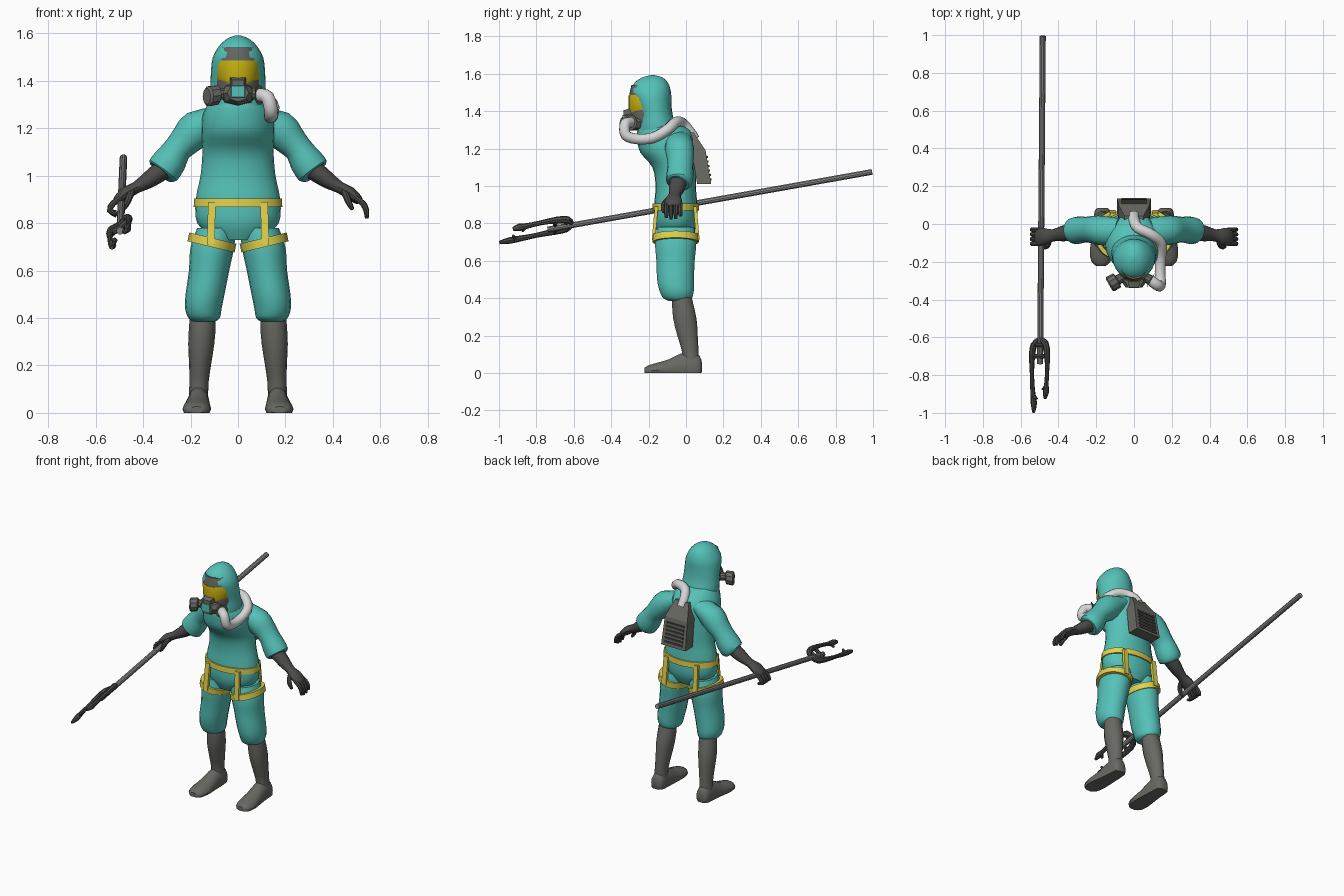
import bpy, bmesh, math
from mathutils import Vector


def material(name, r, g, b):
    m = bpy.data.materials.new(name)
    m.diffuse_color = (r, g, b, 1)
    return m


TEAL = material("teal_fabric", 0.09, 0.54, 0.48)
YELLOW = material("yellow_webbing", 0.75, 0.64, 0.08)
VISOR = material("amber_visor", 0.58, 0.45, 0.005)
GREY = material("grey_rubber", 0.14, 0.14, 0.125)
DARK = material("dark_glove", 0.07, 0.07, 0.067)
STEEL = material("steel", 0.25, 0.25, 0.25)
PALE = material("pale_hose", 0.68, 0.67, 0.68)


def spline(pts, k):
    """Catmull-Rom resampling of (x, y, z, ra, rb) rings."""
    out = []
    for i in range(len(pts) - 1):
        p0, p1, p2 = pts[max(i - 1, 0)], pts[i], pts[i + 1]
        p3 = pts[min(i + 2, len(pts) - 1)]
        for j in range(k):
            t = j / k
            out.append([0.5 * (2 * b + (c - a) * t + (2 * a - 5 * b + 4 * c - d) * t * t
                               + (3 * b - a - 3 * c + d) * t ** 3)
                        for a, b, c, d in zip(p0, p1, p2, p3)])
    return out + [list(pts[-1])]


def loft(name, pts, mat, n=16, axis=None, ref=(0, 1, 0), k=1, side=1, floor=None, angle=35):
    """Skin elliptical rings; axis fixes the ring direction, else it follows the path."""
    if k > 1:
        pts = spline(pts, k)
    bm = bmesh.new()
    rings = []
    phase = math.pi / 4 if n == 4 else 0
    s = math.sqrt(2) if n == 4 else 1
    for i, (x, y, z, ra, rb) in enumerate(pts):
        c = Vector((x, y, z))
        if axis:
            t = Vector(axis).normalized()
        else:
            t = (Vector(pts[min(i + 1, len(pts) - 1)][:3]) - Vector(pts[max(i - 1, 0)][:3])).normalized()
        u = Vector(ref).cross(t).normalized()
        v = t.cross(u)
        ring = []
        for j in range(n):
            a = phase + 2 * math.pi * j / n
            p = c + u * (math.cos(a) * ra * s) + v * (math.sin(a) * rb * s)
            if floor is not None:
                p.z = max(floor, p.z)
            ring.append(bm.verts.new((p.x * side, p.y, p.z)))
        rings.append(ring)
    for a, b in zip(rings, rings[1:]):
        for j in range(n):
            bm.faces.new((a[j], a[(j + 1) % n], b[(j + 1) % n], b[j]))
    bm.faces.new(rings[0][::-1])
    bm.faces.new(rings[-1])
    bmesh.ops.recalc_face_normals(bm, faces=bm.faces)
    me = bpy.data.meshes.new(name)
    bm.to_mesh(me)
    bm.free()
    me.materials.append(mat)
    for p in me.polygons:
        p.use_smooth = True
    me.set_sharp_from_angle(angle=math.radians(angle))
    ob = bpy.data.objects.new(name, me)
    bpy.context.collection.objects.link(ob)
    return ob


UP = (0, 0, 1)

# Torso and hood
loft("torso", [(0, -.055, .73, .10, .085), (0, -.055, .80, .172, .115), (0, -.055, .90, .178, .115),
               (0, -.055, 1.0, .158, .108), (0, -.062, 1.1, .150, .118), (0, -.095, 1.18, .154, .150),
               (0, -.105, 1.25, .150, .155), (0, -.12, 1.30, .128, .140), (0, -.145, 1.34, .10, .10)],
     TEAL, 24, UP, k=3)
loft("hood", [(0, -.15, 1.26, .11, .11), (0, -.155, 1.32, .120, .102), (0, -.165, 1.38, .116, .094),
              (0, -.178, 1.44, .114, .100), (0, -.188, 1.50, .106, .108), (0, -.186, 1.55, .077, .090),
              (0, -.18, 1.58, .042, .054), (0, -.178, 1.592, .008, .01)], TEAL, 24, UP, k=3)

# Face mask: frame, visor, breathing unit
loft("visor_frame", [(0, -.2, 1.34, .082, .09), (0, -.2, 1.38, .092, .1), (0, -.2, 1.49, .094, .103),
                     (0, -.2, 1.54, .076, .092)], GREY, 24, UP)
loft("visor", [(0, -.2, 1.39, .082, .104), (0, -.2, 1.41, .094, .107), (0, -.2, 1.475, .096, .108),
               (0, -.2, 1.485, .092, .106)], VISOR, 24, UP)
loft("mask_body", [(0, -.24, 1.345, .08, .05), (0, -.30, 1.345, .07, .048), (0, -.335, 1.35, .045, .038)],
     GREY, 8, (0, -1, 0), UP, angle=20)
loft("mask_plate", [(0, -.33, 1.355, .030, .026), (0, -.339, 1.355, .028, .024)],
     TEAL, 4, (0, -1, 0), UP, angle=20)
loft("mask_bridge", [(0, -.29, 1.40, .035, .018), (0, -.335, 1.392, .026, .012)],
     GREY, 4, (0, -1, 0), UP, angle=20)
for side, label in ((-1, "right"), (1, "left")):
    loft(label + "_filter", [(.045, -.275, 1.345, .024, .024), (.085, -.295, 1.345, .026, .026),
                             (.09, -.298, 1.34, .042, .042), (.125, -.318, 1.335, .044, .044),
                             (.132, -.322, 1.335, .034, .034)][:5 if side < 0 else 3],
         GREY, 10, (.87, -.5, 0), UP, side=side, angle=25)

# Breathing hose from mask over the shoulder to the pack
loft("air_hose", [(x, y, z, .029, .029) for x, y, z in
                  ((.085, -.295, 1.34), (.125, -.325, 1.33), (.14, -.32, 1.27), (.138, -.25, 1.25),
                   (.142, -.17, 1.26), (.142, -.10, 1.30), (.09, -.055, 1.34), (.02, -.02, 1.335),
                   (.0, .02, 1.29), (.0, .045, 1.25))], PALE, 12, ref=(.3, .2, 1), k=4)

# Backpack with ribbed grille
loft("backpack", [(0, .0975, 1.01, .09, .0375), (0, .067, 1.19, .083, .0375), (0, .02, 1.285, .05, .022)],
     GREY, 4, UP, angle=20)
for i in range(6):
    z = 1.035 + i * .024
    y = .135 - (z - 1.01) * .167
    loft("pack_rib", [(-.066, y, z, .006, .006), (.066, y, z, .006, .006)], DARK, 4, angle=20)

# Waist belt
loft("waist_belt", [(0, -.055, .868, .187, .125), (0, -.055, .905, .185, .124)], YELLOW, 24, UP)

for side, label in ((-1, "right"), (1, "left")):
    # Trouser leg gathered below the knee
    loft(label + "_trouser", [(.09, -.055, .78, .082, .10), (.108, -.055, .70, .092, .112),
                              (.122, -.056, .60, .085, .104), (.139, -.056, .50, .082, .100),
                              (.146, -.05, .44, .077, .093), (.143, -.045, .40, .066, .078),
                              (.143, -.04, .385, .045, .05)], TEAL, 18, UP, k=3, side=side)
    # Thigh belt and vertical straps
    loft(label + "_thigh_belt", [(.114, -.055, .70, .102, .124), (.106, -.055, .737, .102, .124)],
         YELLOW, 20, (-.24, 0, 1), side=side)
    for end, y1, y2 in (("front", -.158, -.174), ("back", .048, .064)):
        loft(label + "_" + end + "_strap", [(.115, y2, .71, .016, .009), (.110, y1, .89, .016, .009)],
             YELLOW, 4, UP, side=side, angle=20)
    # Boot
    loft(label + "_boot_shaft", [(.148, -.025, .43, .052, .052), (.150, -.018, .37, .056, .058),
                                 (.155, -.006, .29, .055, .064), (.160, .008, .20, .046, .056),
                                 (.165, .022, .12, .040, .046), (.167, .025, .05, .042, .046)],
         GREY, 14, UP, k=2, side=side)
    loft(label + "_boot_foot", [(.167, .085, .03, .022, .025), (.167, .072, .03, .040, .065),
                                (.167, .03, .03, .046, .085), (.168, -.03, .025, .050, .080),
                                (.171, -.09, .02, .056, .055), (.174, -.15, .015, .060, .042),
                                (.175, -.20, .012, .050, .030), (.175, -.222, .01, .025, .018)],
         GREY, 14, (0, -1, 0), UP, k=2, side=side, floor=0)
    # Sleeve with loose cuff
    loft(label + "_sleeve", [(.08, -.04, 1.25, .045, .07), (.17, -.035, 1.20, .078, .078),
                             (.215, -.03, 1.155, .070, .073), (.255, -.03, 1.112, .060, .068),
                             (.285, -.032, 1.065, .070, .072), (.316, -.036, 1.022, .072, .070),
                             (.324, -.038, 1.012, .055, .055)], TEAL, 16, k=2, side=side)
    # Glove: gauntlet, palm, fingers, thumb
    loft(label + "_glove", [(.29, -.04, 1.045, .045, .048), (.345, -.045, 1.005, .040, .046),
                            (.385, -.052, .977, .034, .040), (.43, -.06, .950, .025, .032),
                            (.47, -.066, .928, .027, .044), (.505, -.068, .900, .021, .046),
                            (.515, -.068, .889, .014, .040)], DARK, 12, k=2, side=side)
    for f in range(4):
        y = -.105 + f * .025
        reach = (0, .008, .004, -.008)[f]
        tip = (.512, .838) if side < 0 else (.543, .828)
        loft(label + "_finger", [(.495, y, .908, .012, .011), (.528, y, .882, .013, .0125),
                                 (.541, y, .853, .012, .012), (tip[0], y, tip[1] - reach, .008, .008)],
             DARK, 8, k=2, side=side)
    loft(label + "_thumb", [(.445, -.08, .938, .014, .014), (.457, -.112, .912, .015, .015),
                            (.470, -.122, .882, .013, .013), (.483, -.118, .858, .008, .008)],
         DARK, 8, ref=(1, 0, 0), k=2, side=side)

# Pole with two-pronged grabbing head
loft("pole", [(-.483, .995, 1.075, .016, .016), (-.497, -.74, .767, .016, .016)], STEEL, 10, ref=UP)
loft("upper_prong", [(-.492, -.612, .80, .012, .014), (-.470, -.63, .818, .018, .020),
                     (-.460, -.69, .818, .016, .018), (-.460, -.78, .802, .011, .013),
                     (-.464, -.85, .786, .012, .015), (-.466, -.89, .779, .016, .020),
                     (-.472, -.925, .770, .007, .010)], DARK, 8, ref=UP, k=2)
loft("lower_prong", [(-.505, -.612, .790, .012, .014), (-.530, -.64, .772, .018, .020),
                     (-.540, -.70, .757, .016, .018), (-.540, -.80, .736, .011, .013),
                     (-.536, -.89, .718, .013, .016), (-.530, -.95, .707, .017, .017),
                     (-.532, -.998, .697, .007, .009)], DARK, 8, ref=UP, k=2)
for x, y, z, dx, dz in ((-.468, -.865, .775, -.016, -.016), (-.53, -.915, .718, .016, .016)):
    loft("grip_tooth", [(x, y, z, .016, .010), (x + dx, y - .01, z + dz, .009, .006)], DARK, 6)
for y, z in ((-.64, .786), (-.70, .775)):
    loft("prong_link", [(-.535, y, z - .02, .013, .012), (-.464, y, z + .035, .013, .012)], DARK, 8)
